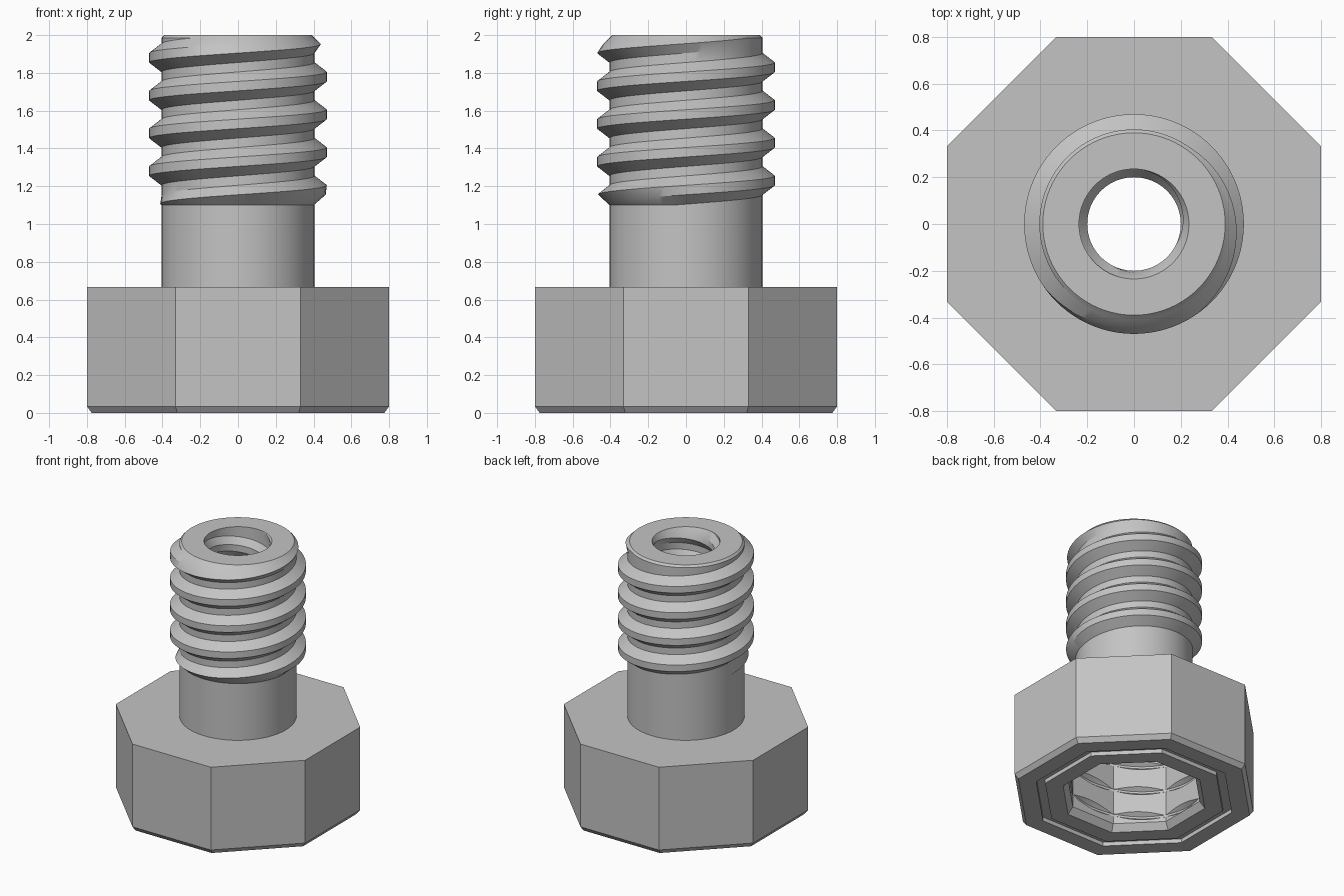
import bpy, bmesh, math
from math import pi, cos, sin

if "Cube" in bpy.data.objects:
    bpy.data.objects.remove(bpy.data.objects["Cube"])

N = 96            # columns around the axis
PITCH = 0.2
PHASE = 0.18      # thread crest height on the +x side

steel = bpy.data.materials.new("grey steel")
steel.use_nodes = True
GREY = (0.55, 0.55, 0.55, 1)
steel.diffuse_color = GREY
steel.node_tree.nodes["Principled BSDF"].inputs["Base Color"].default_value = GREY


def circle(r):
    return lambda a: r


def octagon(apothem):
    return lambda a: apothem / cos((a + pi / 8) % (pi / 4) - pi / 8)


def finish(name, bm):
    bmesh.ops.remove_doubles(bm, verts=bm.verts, dist=0.0004)
    mesh = bpy.data.meshes.new(name)
    bm.to_mesh(mesh)
    bm.free()
    mesh.materials.append(steel)
    obj = bpy.data.objects.new(name, mesh)
    bpy.context.collection.objects.link(obj)
    bpy.ops.object.select_all(action='DESELECT')
    obj.select_set(True)
    bpy.context.view_layer.objects.active = obj
    bpy.ops.object.shade_smooth_by_angle(angle=math.radians(28))


def grid(name, columns, shift=0, flip=False):
    """Skin columns of points; the last column meets the first, moved by shift rows."""
    bm = bmesh.new()
    cols = [[bm.verts.new(p) for p in col] for col in columns]
    for i in range(N):
        a, b = cols[i], cols[(i + 1) % N]
        s = shift if i == N - 1 else 0
        for j in range(len(a) - 1 - s):
            face = [a[j], b[j + s], b[j + s + 1], a[j + 1]]
            bm.faces.new(face[::-1] if flip else face)
    finish(name, bm)


def loft(name, rings):
    """Skin a list of (outline, height) rings."""
    angles = [2 * pi * i / N for i in range(N)]
    grid(name, [[(f(a) * cos(a), f(a) * sin(a), z) for f, z in rings] for a in angles])


def thread(name, root, crest, lo, hi, flat, slope, ramp, flip=False):
    """Helical ridge or groove between two heights, fading out at both ends."""
    first = int((lo - PHASE) / PITCH) - 3
    last = int((hi - PHASE) / PITCH) + 4
    columns = []
    for i in range(N):
        a = 2 * pi * i / N
        base, top = root(a), crest(a)
        wide = flat + abs(top - base) * slope
        col = []
        for m in range(first, last):
            centre = PHASE + PITCH * (m + i / N)
            for offset, peak in ((-wide, 0), (-flat, 1), (flat, 1), (wide, 0)):
                z = min(hi, max(lo, centre + offset))
                fade = min(1, (z - lo) / ramp, (hi - z) / ramp)
                r = base + (top - base) * peak * fade
                col.append((r * cos(a), r * sin(a), z))
        columns.append(col)
    grid(name, columns, shift=4, flip=flip)


SHANK, BORE, SOCKET = circle(0.405), circle(0.235), octagon(0.44)
FLOOR, HEAD_TOP = 0.6, 0.667

# Octagonal head: socket lip, shallow groove in the base, chamfer, sides, top
loft("head", [(SOCKET, 0.05), (octagon(0.475), 0.0),
              (octagon(0.595), 0.0), (octagon(0.595), 0.03),
              (octagon(0.655), 0.03), (octagon(0.655), 0.0),
              (octagon(0.775), 0.0), (octagon(0.8), 0.035),
              (octagon(0.8), HEAD_TOP), (SHANK, HEAD_TOP)])

# Socket walls with thread grooves cut into each flat, and its ceiling
thread("socket_wall", SOCKET, lambda a: max(SOCKET(a), 0.47),
       0.05, FLOOR, 0.008, 0.8, 0.03, flip=True)
loft("socket_ceiling", [(BORE, FLOOR), (SOCKET, FLOOR)])

# Plain shank, outer thread and end rim
loft("shank", [(SHANK, HEAD_TOP), (SHANK, 1.1)])
thread("outer_thread", SHANK, circle(0.47), 1.1, 1.985, 0.025, 0.77, 0.06)
loft("end_rim", [(SHANK, 1.985), (circle(0.39), 2.0), (BORE, 2.0)])

# Through bore with a shallow inner thread
thread("bore_thread", BORE, circle(0.2), FLOOR, 2.0, 0.025, 1.43, 0.06, flip=True)
